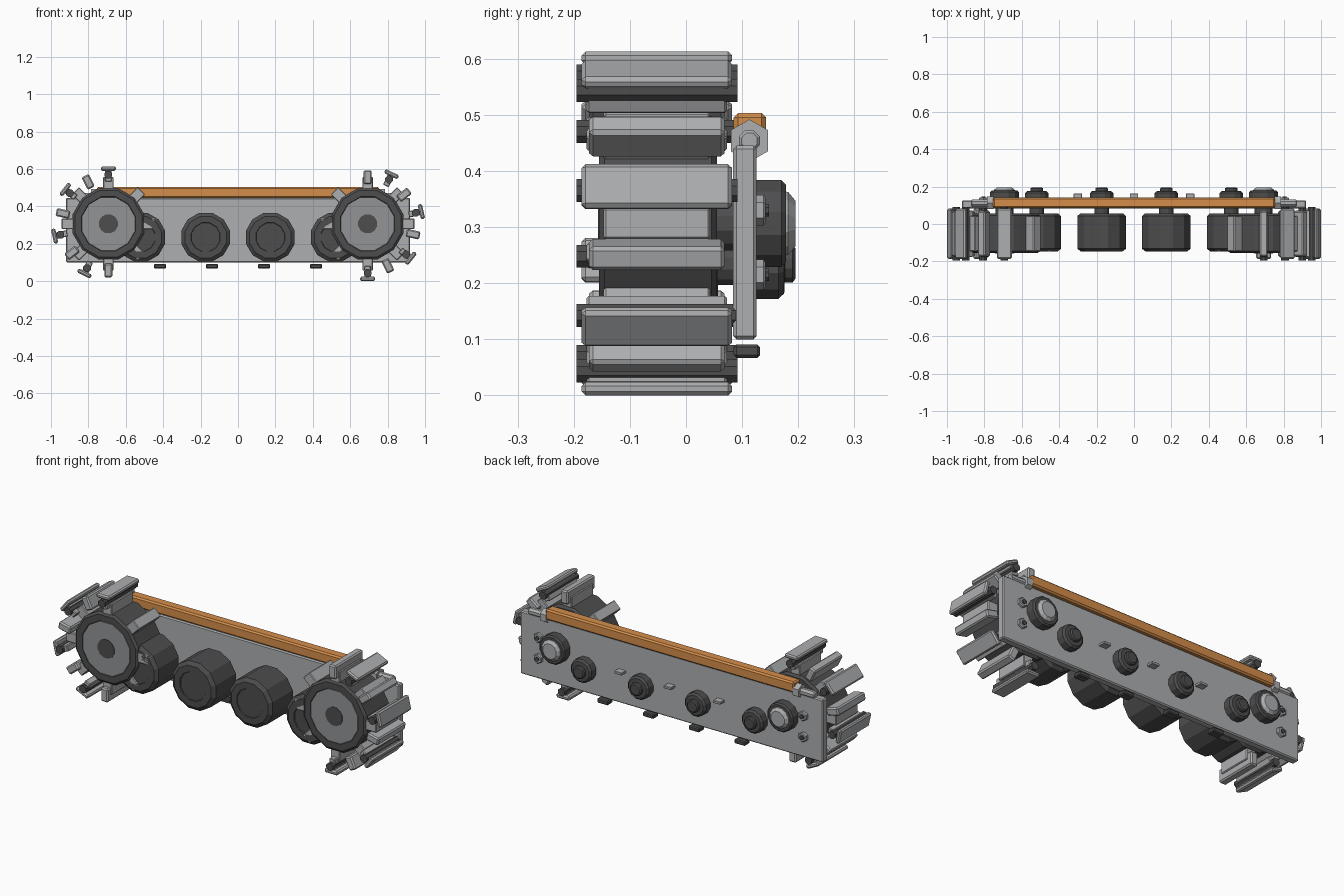
import bpy, bmesh, math
from mathutils import Vector

cube = bpy.data.objects.get("Cube")
if cube:
    bpy.data.objects.remove(cube, do_unlink=True)


def material(name, color):
    m = bpy.data.materials.new(name)
    m.use_nodes = True
    rgba = (*color, 1)
    m.diffuse_color = rgba
    bsdf = m.node_tree.nodes["Principled BSDF"]
    bsdf.inputs["Base Color"].default_value = rgba
    bsdf.inputs["Roughness"].default_value = 0.6
    return m


light = material("light steel", (0.42, 0.425, 0.435))
mid = material("disc grey", (0.29, 0.295, 0.30))
dark = material("dark rubber", (0.075, 0.075, 0.078))
orange = material("orange paint", (0.66, 0.27, 0.07))


def finish(name, bm, mat, loc, rot=(0, 0, 0), bevel=0):
    bmesh.ops.recalc_face_normals(bm, faces=bm.faces)
    mesh = bpy.data.meshes.new(name)
    bm.to_mesh(mesh)
    bm.free()
    mesh.materials.append(mat)
    ob = bpy.data.objects.new(name, mesh)
    ob.location, ob.rotation_euler = loc, rot
    bpy.context.collection.objects.link(ob)
    if bevel:
        mod = ob.modifiers.new("edge_bevel", "BEVEL")
        mod.width, mod.segments = bevel, 1
    return ob


def box(name, size, loc, mat, bevel=0.006, rot=(0, 0, 0)):
    bm = bmesh.new()
    bmesh.ops.create_cube(bm, size=1)
    bmesh.ops.scale(bm, vec=size, verts=bm.verts)
    return finish(name, bm, mat, loc, rot, bevel)


def lathe(name, profile, x, z, mat, sides=12, y=0, rot=(0, 0, 0)):
    """Revolve (radius, y) pairs around the y axis."""
    bm = bmesh.new()
    rings = []
    for r, d in profile:
        angles = [math.tau * (i + 0.5) / sides for i in range(sides)]
        rings.append([bm.verts.new((r * math.cos(a), d, r * math.sin(a))) for a in angles])
    for a, b in zip(rings, rings[1:]):
        for i in range(sides):
            j = (i + 1) % sides
            bm.faces.new((a[i], a[j], b[j], b[i]))
    bm.faces.new(rings[0])
    bm.faces.new(rings[-1])
    return finish(name, bm, mat, (x, y, z), rot)


HUB_X, HUB_Z = 0.693, 0.3065
MID_Y = -0.052


def radial_box(name, x, angle, r0, r1, width, length, mat, bevel):
    """Box lying along y, pointing outwards from the sprocket centre."""
    r = (r0 + r1) / 2
    loc = (x + r * math.cos(angle), MID_Y, HUB_Z + r * math.sin(angle))
    box(name, (width, length, r1 - r0), loc, mat, bevel, (0, math.pi / 2 - angle, 0))


# Side plate, top rail and lower clips
box("side_plate", (1.84, 0.042, 0.345), (0, 0.105, 0.2725), light)
box("top_rail", (1.51, 0.058, 0.058), (0, 0.114, 0.474), orange, 0.008)
for x in (-0.417, -0.139, 0.139, 0.417):
    box("lower_clip", (0.066, 0.047, 0.024), (x, 0.1085, 0.079), dark, 0.005)
for x in (-0.3, 0, 0.3):
    box("plate_tab", (0.045, 0.04, 0.014), (x, 0.143, 0.28), light, 0.002)

# Road wheels with hubs on the back of the plate
for x in (-0.52, -0.173, 0.173, 0.52):
    lathe("road_wheel", [(0.078, -0.142), (0.08, -0.147), (0.115, -0.147), (0.135, -0.132),
                         (0.135, 0.042), (0.118, 0.057)], x, 0.235, dark)
    lathe("road_axle", [(0.04, 0.05), (0.04, 0.13)], x, 0.235, dark)
    lathe("road_hub", [(0.065, 0.12), (0.065, 0.165), (0.055, 0.175), (0.035, 0.176),
                       (0.035, 0.19), (0.028, 0.195)], x, 0.235, dark)

for side in (-1, 1):
    x = side * HUB_X
    # Sprocket drum, face disc and hubs
    lathe("sprocket", [(0.147, -0.15), (0.15, -0.155), (0.185, -0.155), (0.198, -0.145),
                       (0.198, 0.045), (0.185, 0.055)], x, HUB_Z, dark)
    lathe("sprocket_disc", [(0.147, -0.154), (0.147, -0.14)], x, HUB_Z, mid)
    lathe("sprocket_cap", [(0.052, -0.157), (0.052, -0.14)], x, HUB_Z, dark)
    lathe("sprocket_axle", [(0.05, 0.05), (0.05, 0.13)], x, HUB_Z, dark)
    lathe("rear_hub", [(0.08, 0.12), (0.08, 0.17), (0.072, 0.178)], x, HUB_Z, dark)
    lathe("rear_hub_cap", [(0.06, 0.17), (0.058, 0.182), (0.042, 0.195)], x, HUB_Z, light)

    # Sprocket teeth
    for i in range(8):
        radial_box("sprocket_tooth", x, i * math.pi / 4, 0.17, 0.25, 0.056, 0.19, light, 0.004)

    # Half loop of track: wide shoes with pins alternate with plain links
    for i in range(8):
        turn = math.pi / 2 - i * math.pi / 7
        angle = turn if side > 0 else math.pi - turn
        wide = (i % 2 == 0) == (side < 0)
        if wide:
            radial_box("track_shoe", x, angle, 0.283, 0.3065, 0.08, 0.268, light, 0.007)
            radial_box("shoe_rib", x, angle, 0.225, 0.286, 0.034, 0.25, light, 0.004)
            lathe("track_pin", [(0.022, -0.195), (0.022, 0.092)],
                  x + 0.263 * math.cos(angle), HUB_Z + 0.263 * math.sin(angle), dark, 8)
        else:
            radial_box("track_link", x, angle, 0.212, 0.286, 0.043, 0.242, light, 0.007)

    # Plate bolts
    for z in (0.33, 0.215):
        lathe("bolt_head", [(0.027, 0.12), (0.027, 0.138), (0.022, 0.142)],
              side * 0.805, z, light, 6)
        lathe("bolt_tip", [(0.012, 0.13), (0.012, 0.148)], side * 0.805, z, dark, 8)

    # Rail end clamps
    quarter = (0, 0, -side * math.pi / 2)
    lathe("clamp_nut", [(0.038, 0), (0.038, 0.035)], side * 0.75, 0.454, light, 6, 0.113, quarter)
    lathe("clamp_rod", [(0.02, 0), (0.02, 0.11), (0.015, 0.115)], side * 0.755, 0.454, light, 8,
          0.113, quarter)
